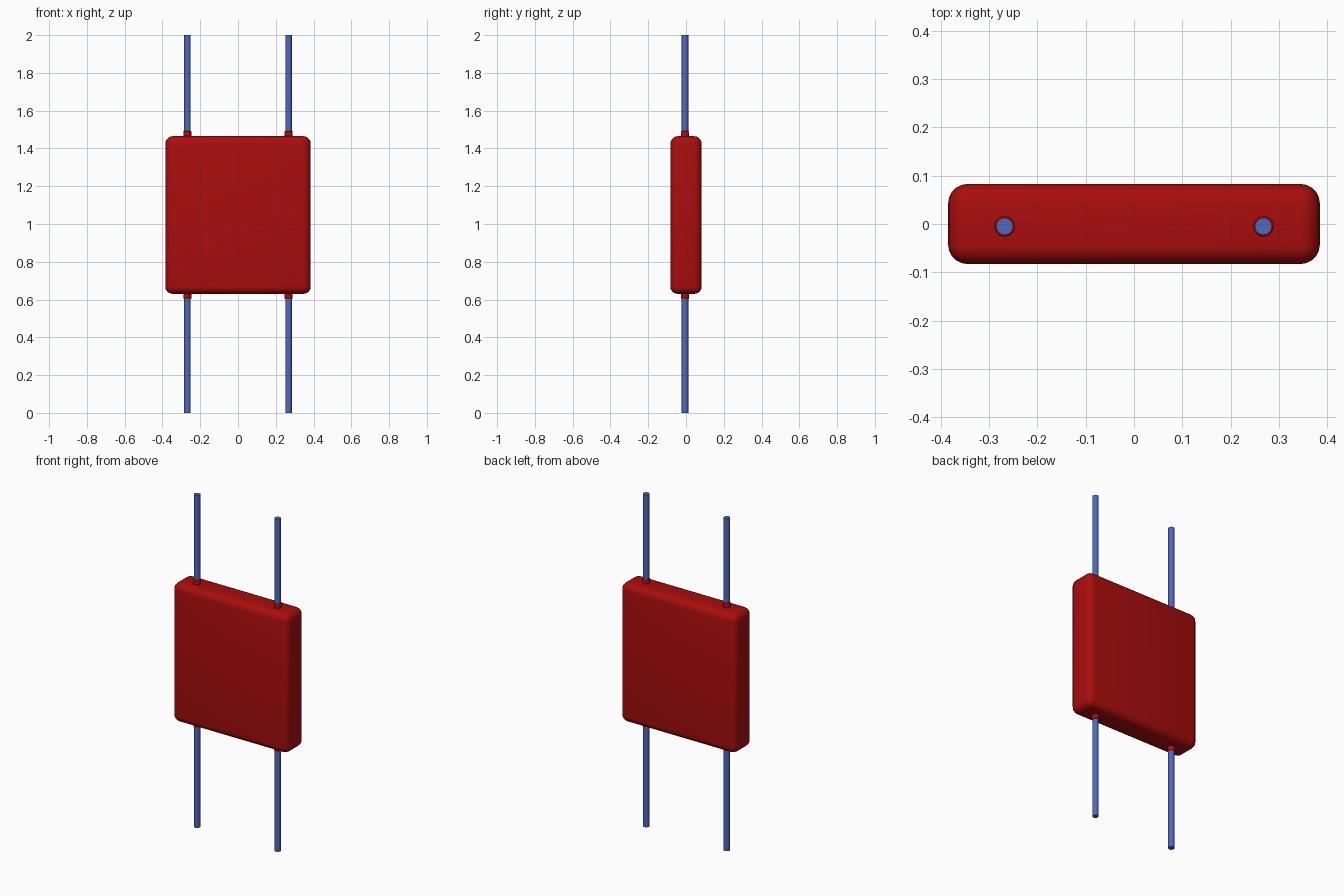
import bpy
import math

cube = bpy.data.objects.get("Cube")
if cube:
    bpy.data.objects.remove(cube, do_unlink=True)


def make_material(name, colour):
    mat = bpy.data.materials.new(name)
    mat.use_nodes = True
    mat.diffuse_color = colour
    for node in mat.node_tree.nodes:
        if node.type == 'BSDF_PRINCIPLED':
            node.inputs["Base Color"].default_value = colour
    return mat


red = make_material("deep_red", (0.4, 0.004, 0.004, 1))
blue = make_material("lead_blue", (0.08, 0.14, 0.5, 1))


def finish(obj, name, mat, bevel=0, segments=3):
    obj.name = name
    obj.data.materials.append(mat)
    bpy.ops.object.transform_apply(location=False, rotation=False, scale=True)
    if bevel:
        mod = obj.modifiers.new("rounding", 'BEVEL')
        mod.width = bevel
        mod.segments = segments
        mod.limit_method = 'ANGLE'
        bpy.ops.object.modifier_apply(modifier=mod.name)
    bpy.ops.object.shade_smooth_by_angle(angle=math.radians(40))


def cylinder(name, x, radius, bottom, top, mat, bevel=0):
    bpy.ops.mesh.primitive_cylinder_add(
        vertices=24, radius=radius, depth=top - bottom,
        location=(x, -0.005, (bottom + top) / 2))
    finish(bpy.context.object, name, mat, bevel, 2)


# Rounded slab body
BOTTOM, TOP = 0.63, 1.465
bpy.ops.mesh.primitive_cube_add(size=1, location=(0, 0, (BOTTOM + TOP) / 2))
body = bpy.context.object
body.scale = (0.77, 0.166, TOP - BOTTOM)
finish(body, "body", red, 0.04, 5)

# Wire leads, each with a collar where it enters and leaves the body
for side, x in (("left", 0.268), ("right", -0.268)):
    cylinder(side + "_lead", x, 0.0175, 0, 2, blue)
    cylinder(side + "_top_collar", x, 0.021, TOP - 0.02, TOP + 0.027, red, 0.004)
    cylinder(side + "_bottom_collar", x, 0.021, BOTTOM - 0.027, BOTTOM + 0.02, red, 0.004)
